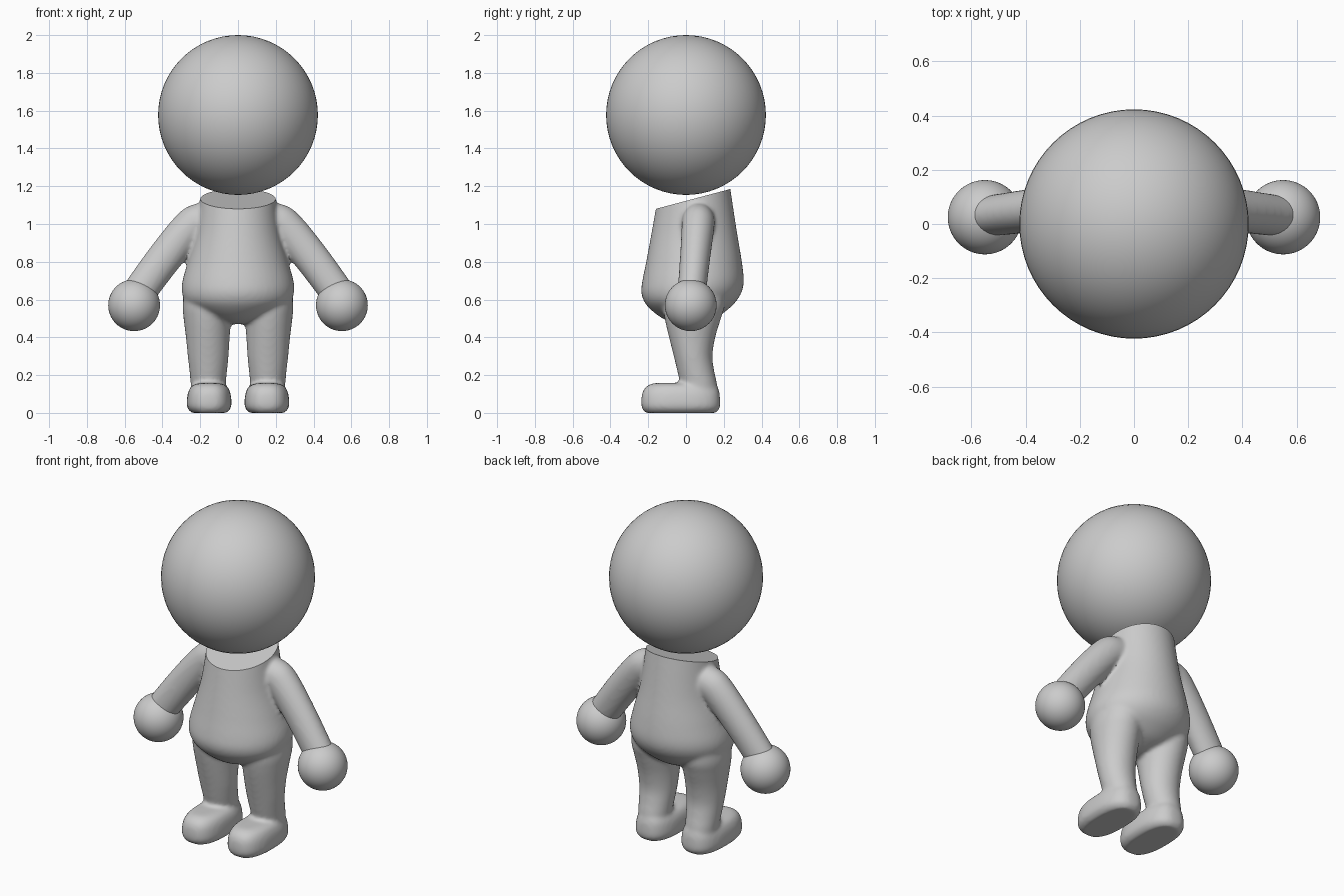
import bpy, bmesh, math
from mathutils import Vector

if "Cube" in bpy.data.objects:
    bpy.data.objects.remove(bpy.data.objects["Cube"])

grey = bpy.data.materials.new("plain grey")
grey.diffuse_color = (0.6, 0.6, 0.6, 1)
grey.use_nodes = True
grey.node_tree.nodes["Principled BSDF"].inputs["Base Color"].default_value = grey.diffuse_color


def smooth_rows(rows, steps=5):
    """Catmull-Rom interpolation of section rows."""
    out = []
    for i in range(len(rows) - 1):
        p0, p1 = rows[max(i - 1, 0)], rows[i]
        p2, p3 = rows[i + 1], rows[min(i + 2, len(rows) - 1)]
        for k in range(steps):
            t = k / steps
            out.append([0.5 * (2 * b + (c - a) * t + (2 * a - 5 * b + 4 * c - d) * t * t
                               + (3 * b - a - 3 * c + d) * t ** 3)
                        for a, b, c, d in zip(p0, p1, p2, p3)])
    return out + [list(rows[-1])]


def loft(bm, rings, power=2, n=48):
    """Closed skin through rings given as (centre, u, v)."""
    loops = []
    for c, u, v in rings:
        loop = []
        for i in range(n):
            a = 2 * math.pi * i / n
            ca, sa = math.cos(a), math.sin(a)
            cu = math.copysign(abs(ca) ** (2 / power), ca)
            sv = math.copysign(abs(sa) ** (2 / power), sa)
            loop.append(bm.verts.new(c + u * cu + v * sv))
        loops.append(loop)
    for a, b in zip(loops, loops[1:]):
        for i in range(n):
            j = (i + 1) % n
            bm.faces.new((a[i], a[j], b[j], b[i]))
    bm.faces.new(loops[0][::-1])
    bm.faces.new(loops[-1])


def stack(bm, rows, side=1, power=2):
    """Upright loft from rows of (z, x0, x1, y0, y1)."""
    loft(bm, [(Vector((side * (x0 + x1) / 2, (y0 + y1) / 2, z)),
               Vector(((x1 - x0) / 2, 0, 0)), Vector((0, (y1 - y0) / 2, 0)))
              for z, x0, x1, y0, y1 in smooth_rows(rows)], power)


def finish(name, bm):
    mesh = bpy.data.meshes.new(name)
    bm.to_mesh(mesh)
    bm.free()
    mesh.materials.append(grey)
    ob = bpy.data.objects.new(name, mesh)
    bpy.context.collection.objects.link(ob)
    return ob


def shade(ob):
    bpy.ops.object.select_all(action='DESELECT')
    ob.select_set(True)
    bpy.context.view_layer.objects.active = ob
    bpy.ops.object.shade_smooth_by_angle(angle=math.radians(35))


def ball(name, centre, radius):
    bm = bmesh.new()
    bmesh.ops.create_uvsphere(bm, u_segments=64, v_segments=32, radius=radius)
    bmesh.ops.translate(bm, verts=bm.verts, vec=centre)
    shade(finish(name, bm))


bm = bmesh.new()

# torso: pear shape, left tall so the neck can be cut at a slant
torso = [(0.47, .02, -.03, .06), (0.485, .09, -.09, .11), (0.51, .165, -.14, .17),
         (0.55, .235, -.19, .225), (0.59, .28, -.222, .265), (0.64, .297, -.237, .295),
         (0.70, .294, -.231, .306), (0.80, .266, -.211, .296), (0.95, .225, -.183, .271),
         (1.12, .201, -.153, .245), (1.30, .18, -.12, .218)]
stack(bm, [(z, -r, r, y0, y1) for z, r, y0, y1 in torso])

leg = [(0.05, .07, .24, -.02, .172), (0.15, .065, .25, -.03, .165), (0.22, .058, .257, -.046, .15),
       (0.30, .05, .266, -.065, .14), (0.40, .044, .276, -.09, .155), (0.50, .038, .288, -.113, .185),
       (0.57, .04, .293, -.12, .205), (0.66, .06, .28, -.1, .2)]
foot = [(0, .06, .245, -.215, .16), (.03, .036, .27, -.235, .18), (.08, .036, .27, -.236, .18),
        (.12, .045, .26, -.226, .174), (.147, .065, .24, -.2, .16), (.158, .1, .205, -.165, .13)]
# arm rows: x, y, z, radius across, radius in depth
arm = [(.08, .065, 1.03, .08, .08), (.2, .065, 1.015, .095, .087), (.265, .062, .97, .096, .086),
       (.39, .048, .82, .093, .08), (.505, .033, .665, .09, .076), (.53, .03, .63, .088, .075)]

for s in (-1, 1):
    stack(bm, leg, s)
    stack(bm, foot, s, 2.6)
    path = smooth_rows(arm)
    pts = [Vector((s * p[0], p[1], p[2])) for p in path]
    rings = []
    for i, p in enumerate(path):
        d = (pts[min(i + 1, len(pts) - 1)] - pts[max(i - 1, 0)]).normalized()
        u = Vector((0, 1, 0)).cross(d).normalized()
        rings.append((pts[i], u * p[3], d.cross(u) * p[4]))
    loft(bm, rings)
bmesh.ops.recalc_face_normals(bm, faces=bm.faces)

# fuse torso, limbs and feet into one soft skin
body = finish("body", bm)
remesh = body.modifiers.new("fuse", 'REMESH')
remesh.mode = 'VOXEL'
remesh.voxel_size = 0.011
soften = body.modifiers.new("soften", 'SMOOTH')
soften.factor = 0.5
soften.iterations = 10
skin = bpy.data.meshes.new_from_object(body.evaluated_get(bpy.context.evaluated_depsgraph_get()))
body.modifiers.clear()

# slanted flat neck cut
bm = bmesh.new()
bm.from_mesh(skin)
bmesh.ops.bisect_plane(bm, geom=bm.verts[:] + bm.edges[:] + bm.faces[:],
                       plane_co=(0, -.16, 1.08), plane_no=(0, -.266, 1), clear_outer=True)
bmesh.ops.holes_fill(bm, edges=[e for e in bm.edges if e.is_boundary], sides=0)
for f in bm.faces:
    f.material_index = 0
bm.to_mesh(skin)
bm.free()
body.data = skin
if not skin.materials:
    skin.materials.append(grey)
shade(body)

# head and hands
ball("head", (0, 0, 1.577), .423)
ball("left_hand", (.55, .025, .57), .137)
ball("right_hand", (-.55, .025, .57), .137)
